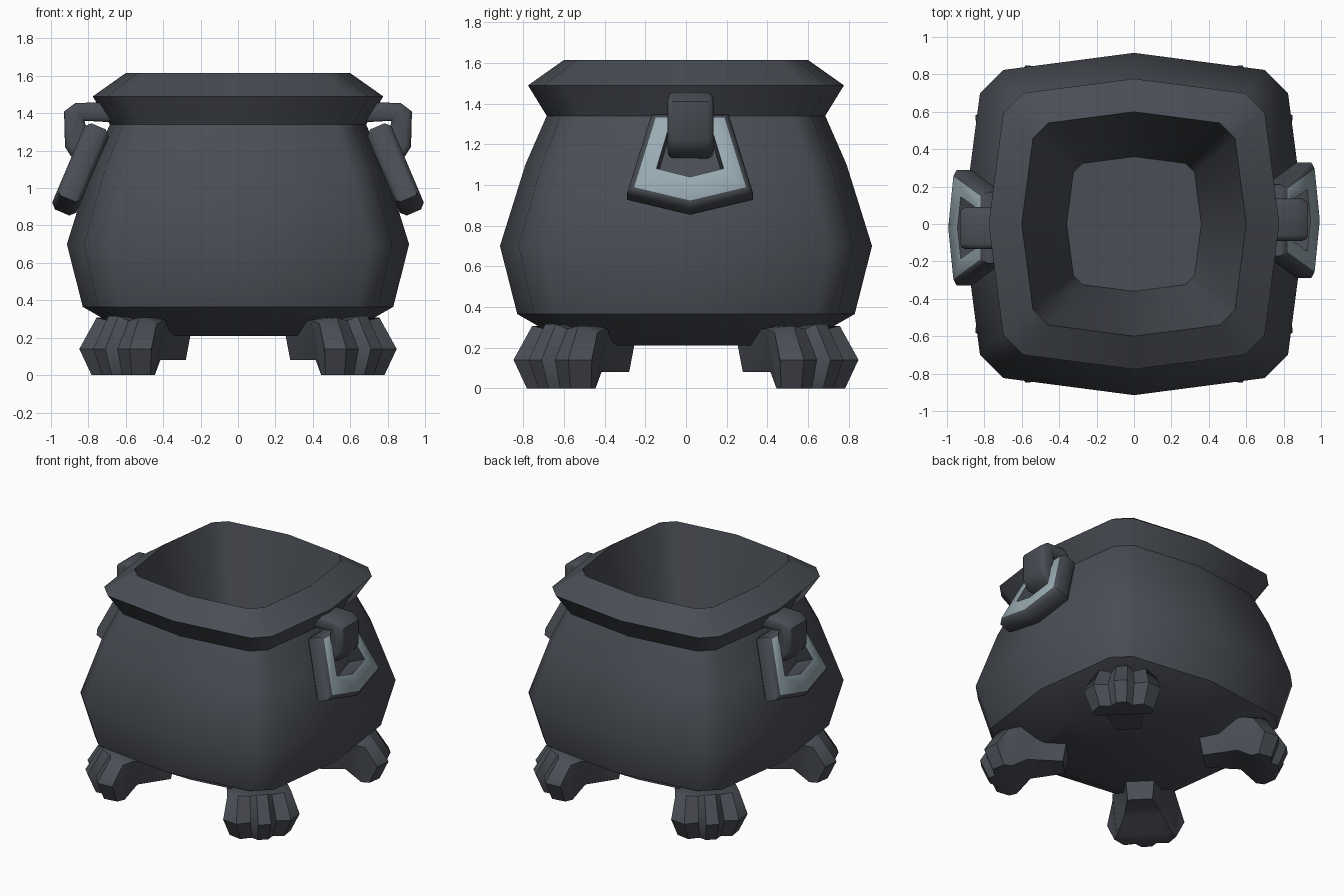
import bpy, bmesh, math
from mathutils import Matrix, Vector

if "Cube" in bpy.data.objects:
    bpy.data.objects.remove(bpy.data.objects["Cube"])


def material(name, col):
    m = bpy.data.materials.new(name)
    m.diffuse_color = (*col, 1)
    m.use_nodes = True
    m.node_tree.nodes["Principled BSDF"].inputs["Base Color"].default_value = m.diffuse_color
    return m


IRON = material("dark iron", (0.068, 0.075, 0.09))
STEEL = material("pale steel", (0.32, 0.41, 0.45))


def finish(bm, name, angle, mats=(IRON,), fix=True):
    if fix:
        bmesh.ops.recalc_face_normals(bm, faces=bm.faces[:])
    me = bpy.data.meshes.new(name)
    bm.to_mesh(me)
    bm.free()
    ob = bpy.data.objects.new(name, me)
    bpy.context.collection.objects.link(ob)
    for m in mats:
        me.materials.append(m)
    bpy.ops.object.select_all(action='DESELECT')
    ob.select_set(True)
    bpy.context.view_layer.objects.active = ob
    bpy.ops.object.shade_smooth_by_angle(angle=math.radians(angle))
    return ob


# cauldron body: rounded-square rings from the underside up, over the lip and down inside
def body():
    bm = bmesh.new()
    profile = [(0.56, 0.21), (0.83, 0.365), (0.915, 0.70), (0.79, 1.10), (0.685, 1.34),
               (0.777, 1.49), (0.60, 1.615), (0.36, 0.42)]
    rings = []
    for r, z in profile:
        ring = []
        for k in range(4):
            rot = Matrix.Rotation(k * math.pi / 2, 3, 'Z')
            for x, y in ((1, 0), (0.9, 0.765), (0.765, 0.9)):
                ring.append(bm.verts.new(rot @ Vector((x * r, y * r, z))))
        rings.append(ring)
    for a, b in zip(rings, rings[1:]):
        for i in range(12):
            j = (i + 1) % 12
            bm.faces.new((a[i], a[j], b[j], b[i]))
    bm.faces.new(rings[0][::-1])
    bm.faces.new(rings[-1])
    finish(bm, "cauldron_body", 40)


# clawed foot: one side profile repeated over columns that form three toes
def foot(name, ang):
    bm = bmesh.new()
    # radius, height, width factor, toe factor
    profile = [(0.45, 0.25, 0.38, 0), (0.66, 0.24, 0.52, 0), (0.80, 0.31, 0.80, 0.3),
               (0.95, 0.315, 0.84, 0.8), (1.06, 0.14, 1.0, 1), (1.0, 0.0, 0.8, 0.9),
               (0.82, 0.0, 0.72, 0), (0.72, 0.08, 0.5, 0), (0.48, 0.08, 0.32, 0)]
    # tangent offset, radial pull, height drop
    columns = [(-0.265, 0.14, 0.05), (-0.19, 0.05, 0.01), (-0.09, 0.06, 0.03), (-0.045, 0.01, 0),
               (0.045, 0.01, 0), (0.09, 0.06, 0.03), (0.19, 0.05, 0.01), (0.265, 0.14, 0.05)]
    rot = Matrix.Rotation(ang, 3, 'Z')
    cols = []
    for t, pull, drop in columns:
        cols.append([bm.verts.new(rot @ Vector((r - pull * f, t * w,
                                                z - (drop * f if z > 0.2 else 0))))
                     for r, z, w, f in profile])
    n = len(profile)
    for a, b in zip(cols, cols[1:]):
        for i in range(n):
            j = (i + 1) % n
            bm.faces.new((a[i], a[j], b[j], b[i]))
    for c in (cols[0], cols[-1]):
        f = bm.faces.new(c)
        bmesh.ops.triangulate(bm, faces=[f])
    finish(bm, name, 45)


# hanging ring: tilted five-sided frame with a pale outward face
def handle_ring(name, ang):
    bm = bmesh.new()
    d = Vector((0.39, 0, -0.92)).normalized()
    nrm = Vector((0.92, 0, 0.39)).normalized()
    top = Vector((0.745, 0.02, 1.33))
    outer = [(-0.19, 0), (0.19, 0), (0.31, 0.42), (0, 0.50), (-0.31, 0.42)]
    inner = [(-0.11, 0.10), (0.11, 0.10), (0.165, 0.30), (0, 0.345), (-0.165, 0.30)]

    def loop(pts, h):
        return [bm.verts.new(top + d * s + Vector((0, y, 0)) + nrm * h) for y, s in pts]

    loops = [loop(outer, -0.07), loop(outer, 0.07), loop(inner, 0.07), loop(inner, -0.07)]
    for k in range(4):
        a, b = loops[k], loops[(k + 1) % 4]
        for i in range(5):
            j = (i + 1) % 5
            bm.faces.new((a[i], a[j], b[j], b[i]))
    bmesh.ops.recalc_face_normals(bm, faces=bm.faces[:])
    rim = set(loops[0]), set(loops[1])
    edges = [e for e in bm.edges if any(e.verts[0] in s and e.verts[1] in s for s in rim)]
    bmesh.ops.bevel(bm, geom=edges, offset=0.028, segments=1, affect='EDGES')
    bm.normal_update()
    for f in bm.faces:
        f.material_index = 1 if f.normal.dot(nrm) > 0.95 else 0
    bm.transform(Matrix.Rotation(ang, 4, 'Z'))
    finish(bm, name, 50, (IRON, STEEL), False)


# hook that holds the ring: bent bar passing through it into the body
def hook(name, ang):
    bm = bmesh.new()
    pts = [(0.64, 1.46), (0.87, 1.455), (0.93, 1.41), (0.925, 1.22), (0.88, 1.15), (0.70, 1.12),
           (0.70, 1.23), (0.80, 1.25), (0.82, 1.36), (0.64, 1.35)]
    sides = [[bm.verts.new((x, y, z)) for x, z in pts] for y in (-0.09, 0.135)]
    caps = [bm.faces.new(s) for s in sides]
    for i in range(len(pts)):
        j = (i + 1) % len(pts)
        bm.faces.new((sides[0][i], sides[0][j], sides[1][j], sides[1][i]))
    bmesh.ops.recalc_face_normals(bm, faces=bm.faces[:])
    edges = list({e for f in caps for e in f.edges})
    bmesh.ops.bevel(bm, geom=edges, offset=0.03, segments=2, profile=0.5, affect='EDGES')
    bm.transform(Matrix.Rotation(ang, 4, 'Z'))
    finish(bm, name, 50)


body()
for label, deg in (("back_right", 45), ("back_left", 135), ("front_left", 225), ("front_right", 315)):
    foot(label + "_foot", math.radians(deg))
for label, a in (("right", 0), ("left", math.pi)):
    handle_ring(label + "_handle_ring", a)
    hook(label + "_handle_hook", a)
